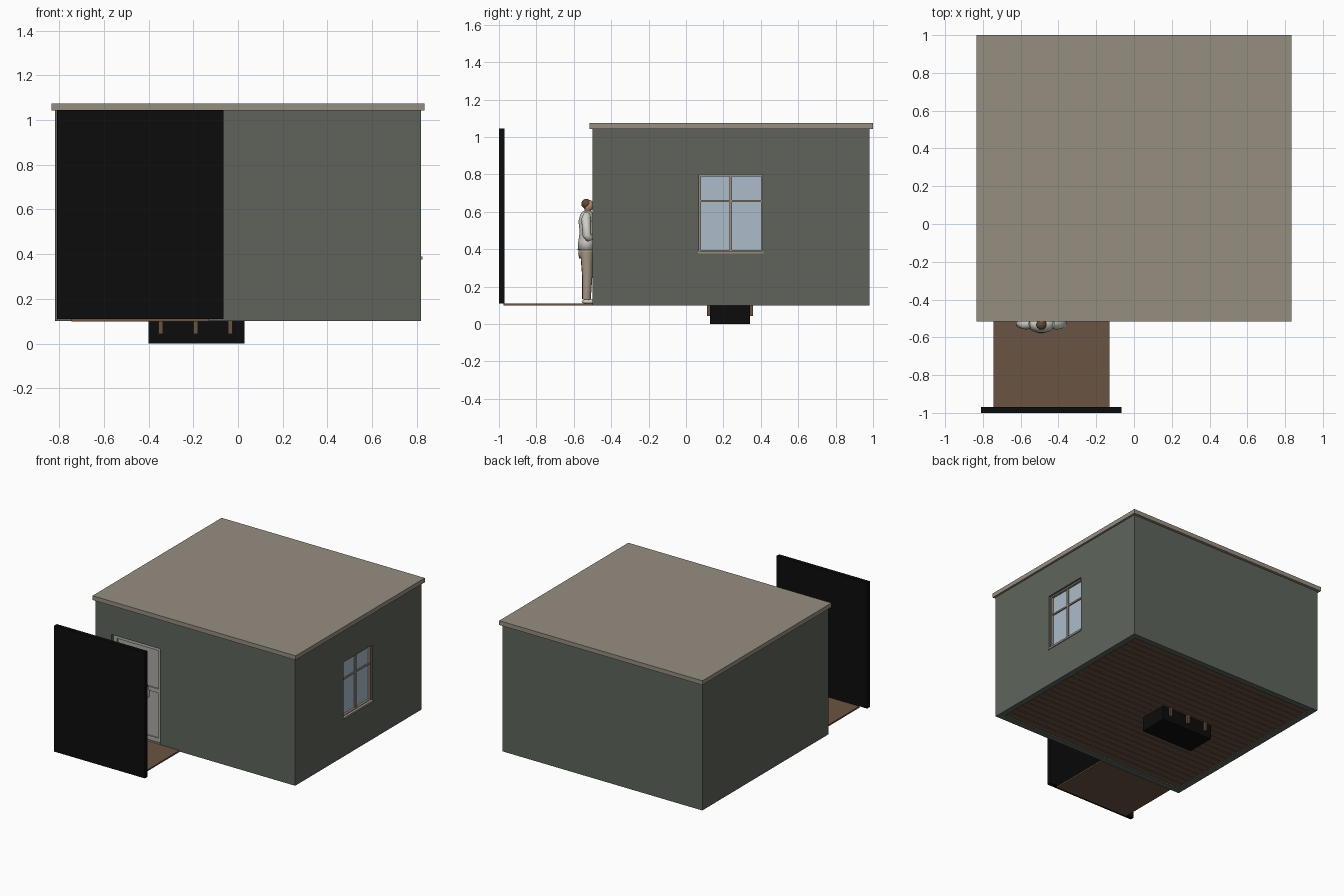
import bpy, bmesh, math
from mathutils import Vector, Matrix

cube = bpy.data.objects.get("Cube")
if cube:
    bpy.data.objects.remove(cube, do_unlink=True)


def linear(c):
    c /= 255
    return c / 12.92 if c <= 0.04 else ((c + 0.055) / 1.055) ** 2.4


def material(name, r, g, b):
    m = bpy.data.materials.new(name)
    m.use_nodes = True
    col = (linear(r), linear(g), linear(b), 1)
    m.diffuse_color = col
    m.node_tree.nodes["Principled BSDF"].inputs["Base Color"].default_value = col
    return m


green = material("wall green", 94, 100, 91)
taupe = material("trim taupe", 150, 141, 128)
black = material("panel black", 12, 12, 12)
brown = material("wood brown", 106, 83, 66)
glass = material("glass blue", 172, 188, 203)
grey = material("door grey", 172, 170, 164)
cream = material("jacket cream", 208, 206, 198)
tan = material("trouser tan", 165, 150, 132)
hair = material("hair brown", 98, 72, 52)
skin = material("skin", 196, 150, 122)


def finish(name, bm, mat, smooth=False):
    mesh = bpy.data.meshes.new(name)
    bmesh.ops.recalc_face_normals(bm, faces=bm.faces)
    bm.to_mesh(mesh)
    bm.free()
    ob = bpy.data.objects.new(name, mesh)
    bpy.context.collection.objects.link(ob)
    mesh.materials.append(mat)
    if smooth:
        mesh.shade_smooth()
    return ob


def add_box(bm, x, y, z):
    """Box spanning three (low, high) ranges."""
    size = [b - a for a, b in (x, y, z)]
    mid = Vector([(a + b) / 2 for a, b in (x, y, z)])
    bmesh.ops.create_cube(bm, size=1, matrix=Matrix.Translation(mid) @ Matrix.Diagonal((*size, 1)))


def boxes(name, mat, *ranges):
    bm = bmesh.new()
    for r in ranges:
        add_box(bm, *r)
    return finish(name, bm, mat)


def ellipsoid(name, mat, centre, radii):
    bm = bmesh.new()
    bmesh.ops.create_uvsphere(bm, u_segments=20, v_segments=12, radius=1,
                              matrix=Matrix.Translation(centre) @ Matrix.Diagonal((*radii, 1)))
    return finish(name, bm, mat, True)


def loft(name, mat, sections, sides=18):
    """Capped body through elliptical sections: x, y, z, radius x, radius y."""
    bm = bmesh.new()
    rings = []
    for x, y, z, rx, ry in sections:
        rings.append([bm.verts.new((x + rx * math.cos(a), y + ry * math.sin(a), z))
                      for a in (2 * math.pi * i / sides for i in range(sides))])
    for lo, hi in zip(rings, rings[1:]):
        for i in range(sides):
            j = (i + 1) % sides
            bm.faces.new((lo[i], lo[j], hi[j], hi[i]))
    bm.faces.new(rings[0])
    bm.faces.new(rings[-1])
    return finish(name, bm, mat, True)


def tube(name, mat, points):
    """Round limb along x, y, z, radius points."""
    curve = bpy.data.curves.new(name, "CURVE")
    curve.dimensions = "3D"
    curve.bevel_depth = 1
    curve.bevel_resolution = 3
    curve.use_fill_caps = True
    s = curve.splines.new("POLY")
    s.points.add(len(points) - 1)
    for p, (x, y, z, r) in zip(s.points, points):
        p.co = (x, y, z, 1)
        p.radius = r
    s.use_smooth = True
    ob = bpy.data.objects.new(name, curve)
    bpy.context.collection.objects.link(ob)
    curve.materials.append(mat)


# House shell with room, doorway and window cut out
W, F, B, T = 0.82, -0.5, 0.98, 0.045
Z0, Z1 = 0.1, 1.05
door_x, door_z = (-0.69, -0.29), (0.11, 0.82)
win_y, win_z = (0.07, 0.41), (0.385, 0.8)
walls = boxes("walls", green, ((-W, W), (F, B), (Z0, Z1)))
cutters = [
    boxes("room_cutter", green, ((-W + T, W - T), (F + T, B - T), (0, 1.2))),
    boxes("door_cutter", green, (door_x, (F - 0.1, F + 0.1), door_z)),
    boxes("window_cutter", green, ((W - 0.1, W + 0.1), win_y, win_z)),
]
bpy.context.view_layer.objects.active = walls
for c in cutters:
    c.hide_render = True
    mod = walls.modifiers.new("cut", "BOOLEAN")
    mod.operation, mod.solver, mod.object = "DIFFERENCE", "EXACT", c
    bpy.ops.object.modifier_apply(modifier=mod.name)
    bpy.data.objects.remove(c, do_unlink=True)

# Roof slab
boxes("roof", taupe, ((-0.835, 0.835), (-0.515, 1.0), (1.043, 1.075)))

# Plank floor with narrow grooves underneath
fw, f0, f1, count = W - T, F + T, B - T, 24
step = (f1 - f0) / count
boxes("floor_planks", brown, ((-fw, fw), (f0, f1), (0.116, 0.125)),
      *[((-fw, fw), (f0 + i * step + 0.004, f0 + (i + 1) * step - 0.004), (0.106, 0.118))
        for i in range(count)])

# Recessed door with frame and two sunken panels
dx0, dx1 = door_x
dz0, dz1 = door_z
boxes("door_leaf", grey, (door_x, (-0.468, -0.458), door_z))
rail = 0.03
boxes("door_frame", grey,
      ((dx0, dx0 + rail), (-0.478, -0.468), door_z),
      ((dx1 - rail, dx1), (-0.478, -0.468), door_z),
      *[((dx0 + rail, dx1 - rail), (-0.478, -0.468), (z, z + rail)) for z in (dz0, 0.475, dz1 - rail)])

# Side window: glass, frame, glazing bars and sill
boxes("window_glass", glass, ((0.785, 0.79), win_y, win_z))
a, b = win_y
c, d = win_z
xr, t = (0.783, 0.806), 0.01
boxes("window_frame", taupe,
      (xr, (a, a + t), win_z), (xr, (b - t, b), win_z),
      (xr, (a + t, b - t), (c, c + t)), (xr, (a + t, b - t), (d - t, d)))
boxes("window_bars", taupe,
      ((0.785, 0.8), (0.233, 0.246), (c + t, d - t)),
      ((0.785, 0.799), (a + t, b - t), (0.652, 0.663)))
boxes("window_sill", taupe, ((0.79, 0.826), (a - 0.006, b + 0.004), (0.376, 0.39)))

# Front deck and free-standing screen
boxes("front_deck", brown, ((-0.745, -0.13), (-0.975, F), (0.098, 0.109)))
boxes("black_screen", black, ((-0.81, -0.065), (-1.0, -0.97), (0.109, 1.045)))

# Box below the floor with side pegs
boxes("under_box", black, ((-0.4, 0.028), (0.127, 0.343), (0, 0.11)))
boxes("under_box_pegs", brown,
      *[((x - 0.01, x + 0.01), y, (0.042, 0.11))
        for x in (-0.345, -0.19, -0.035) for y in ((0.111, 0.127), (0.343, 0.359))])

# Standing figure facing the door
px, py = -0.49, -0.53
loft("torso", cream, [
    (px, py, 0.395, 0.066, 0.05), (px, py, 0.44, 0.062, 0.047),
    (px, py + 0.004, 0.49, 0.06, 0.043), (px, py, 0.55, 0.075, 0.046),
    (px, py, 0.585, 0.07, 0.036), (px, py + 0.002, 0.605, 0.028, 0.022)])
loft("hips", tan, [(px, py, 0.35, 0.055, 0.042), (px, py, 0.375, 0.062, 0.047),
                   (px, py, 0.41, 0.058, 0.043)])
loft("neck", skin, [(px, py + 0.004, 0.595, 0.018, 0.018), (px, py + 0.006, 0.63, 0.017, 0.017)])
ellipsoid("head", skin, (px, py + 0.008, 0.634), (0.024, 0.028, 0.031))
ellipsoid("hair", hair, (px, py - 0.003, 0.643), (0.028, 0.027, 0.026))
for side, s in (("left", -1), ("right", 1)):
    tube(side + "_leg", tan, [
        (px + s * 0.031, py, 0.385, 0.036), (px + s * 0.035, py + 0.002, 0.26, 0.028),
        (px + s * 0.037, py - 0.002, 0.13, 0.023)])
    ellipsoid(side + "_shoe", cream, (px + s * 0.038, py + 0.014, 0.12), (0.02, 0.042, 0.014))
    tube(side + "_arm", cream, [
        (px + s * 0.055, py, 0.583, 0.02), (px + s * 0.082, py - 0.004, 0.56, 0.026),
        (px + s * 0.113, py, 0.475, 0.023), (px + s * 0.108, py + 0.01, 0.46, 0.021),
        (px + s * 0.05, py + 0.048, 0.475, 0.015)])
    ellipsoid(side + "_hand", skin, (px + s * 0.037, py + 0.05, 0.48), (0.018, 0.011, 0.013))
